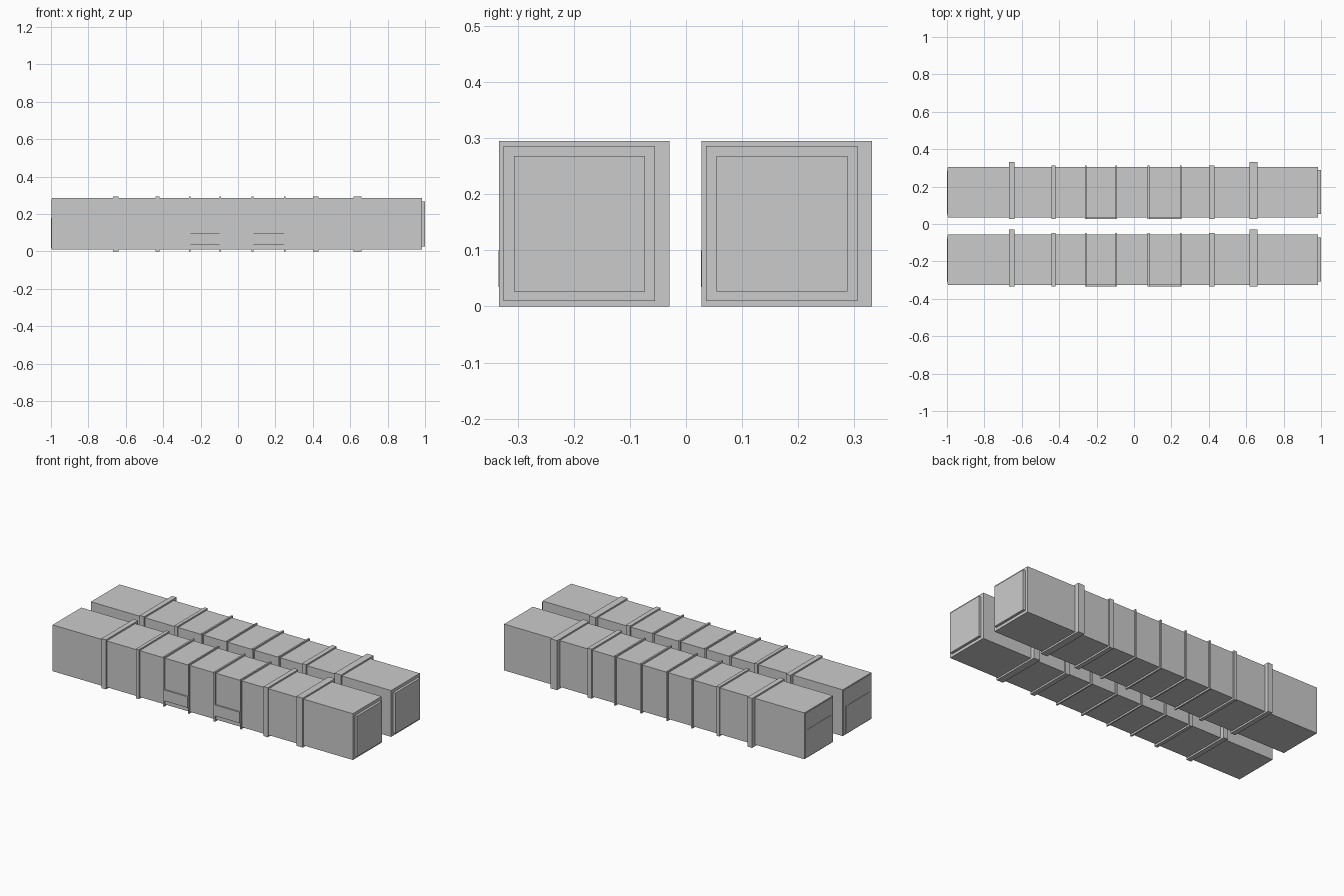
import bpy
import bmesh
from mathutils import Vector

if "Cube" in bpy.data.objects:
    bpy.data.objects.remove(bpy.data.objects["Cube"])


def box(name, x, y, z):
    """Axis-aligned box from (min, max) ranges."""
    bm = bmesh.new()
    bmesh.ops.create_cube(bm, size=1)
    for v in bm.verts:
        v.co = Vector([(r[0] + r[1]) / 2 + c * (r[1] - r[0])
                       for c, r in zip(v.co, (x, y, z))])
    mesh = bpy.data.meshes.new(name)
    bm.to_mesh(mesh)
    bm.free()
    obj = bpy.data.objects.new(name, mesh)
    bpy.context.collection.objects.link(obj)
    return obj


NARROW_BANDS = [(-0.44, -0.42), (-0.263, -0.253), (-0.098, -0.09),
                (0.073, 0.083), (0.245, 0.254), (0.402, 0.43)]
WIDE_BANDS = [(-0.668, -0.638), (0.618, 0.66)]
PANELS = [(-0.253, -0.098), (0.083, 0.245)]


def duct(label, front):
    """One long banded box; front is the y of its front band faces."""
    def y(a, b):
        return (front + a, front + b)

    # main body
    box(label + "_body", (-0.995, 0.985), y(0.008, 0.278), (0.01, 0.286))

    # raised bands around the body
    for i, x in enumerate(NARROW_BANDS):
        box(f"{label}_narrow_band_{i}", x, y(0, 0.286), (0, 0.295))
    for i, x in enumerate(WIDE_BANDS):
        box(f"{label}_wide_band_{i}", x, y(0, 0.304), (0, 0.295))

    # low panels on the front side
    for i, x in enumerate(PANELS):
        box(f"{label}_front_panel_{i}", x, y(-0.001, 0.02), (0.035, 0.1))

    # end cap on the right, end plate with low hatch on the left
    box(label + "_end_cap", (0.98, 1.0), y(0.026, 0.26), (0.027, 0.268))
    box(label + "_end_plate", (-0.998, -0.98), y(0.013, 0.273), (0.015, 0.281))
    box(label + "_end_hatch", (-1.0, -0.98), y(0.026, 0.255), (0.015, 0.18))


duct("front", -0.333)
duct("rear", 0.028)
